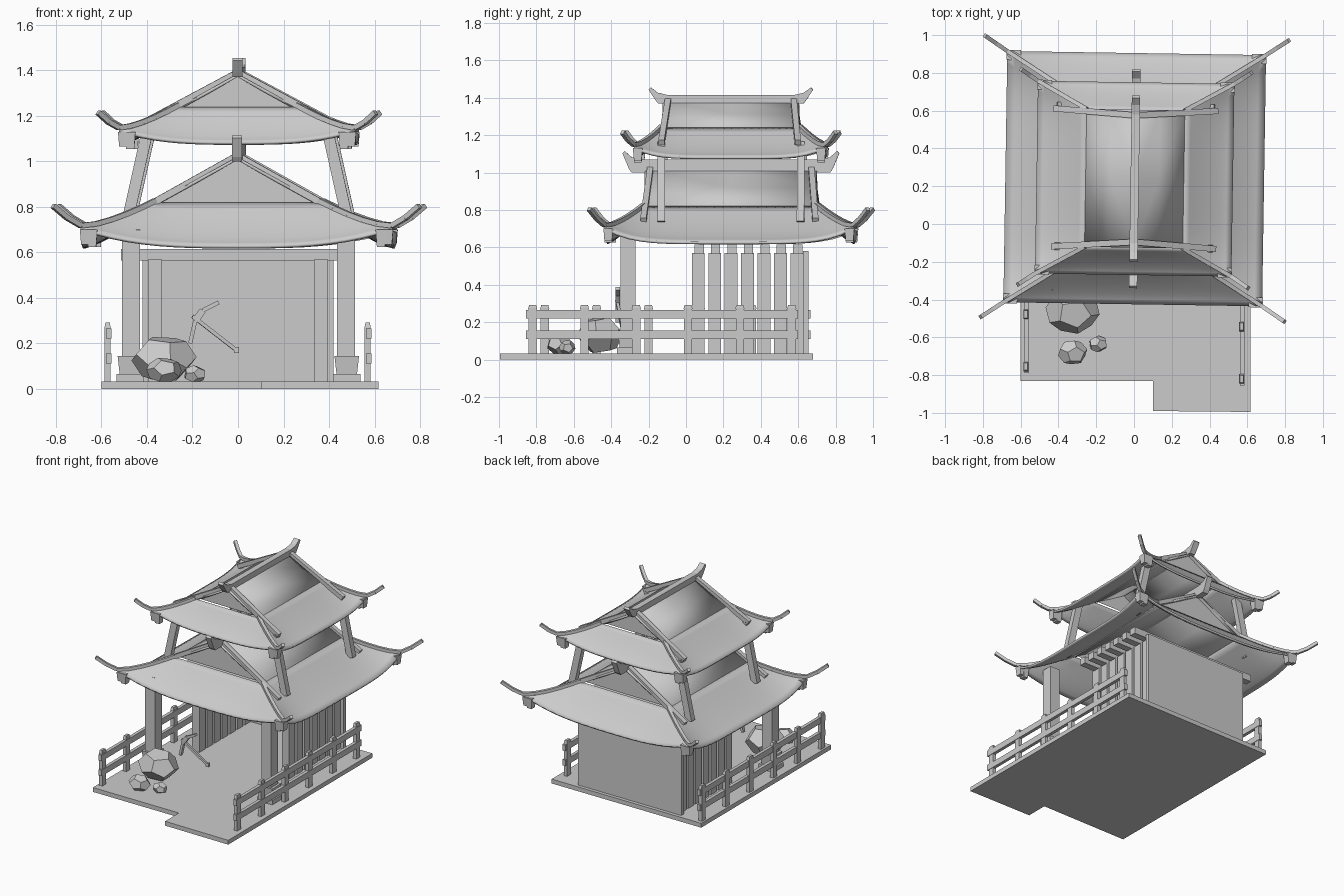
import bpy, bmesh, math
from mathutils import Vector, Matrix

cube = bpy.data.objects.get("Cube")
if cube:
    bpy.data.objects.remove(cube, do_unlink=True)

grey = bpy.data.materials.new("plain grey")
grey.use_nodes = True
COLOR = (0.6, 0.6, 0.6, 1)
grey.diffuse_color = COLOR
grey.node_tree.nodes["Principled BSDF"].inputs["Base Color"].default_value = COLOR

CY = 0.24                                   # middle of the building in depth
TURN = Matrix.Rotation(math.radians(-0.9), 4, 'Z')


def finish(name, bm, smooth=False, turn=False):
    bmesh.ops.recalc_face_normals(bm, faces=bm.faces)
    me = bpy.data.meshes.new(name)
    bm.to_mesh(me)
    bm.free()
    if turn:
        me.transform(TURN)
    me.materials.append(grey)
    ob = bpy.data.objects.new(name, me)
    bpy.context.collection.objects.link(ob)
    if smooth:
        for p in me.polygons:
            p.use_smooth = True
    return ob


def add_box(bm, x0, x1, y0, y1, z0, z1, taper=1.0):
    r = bmesh.ops.create_cube(bm, size=1)
    for v in r["verts"]:
        k = taper if v.co.z > 0 else 1
        v.co = ((x0 + x1) / 2 + v.co.x * k * (x1 - x0),
                (y0 + y1) / 2 + v.co.y * k * (y1 - y0),
                (z0 + z1) / 2 + v.co.z * (z1 - z0))


def add_beam(bm, p, q, w, h):
    """Square beam between two points."""
    p, q = Vector(p), Vector(q)
    d = (q - p).normalized()
    side = d.cross(Vector((0, 0, 1))).normalized()
    up = side.cross(d)
    rot = Matrix((side, d, up)).transposed()
    r = bmesh.ops.create_cube(bm, size=1)
    for v in r["verts"]:
        v.co = (p + q) / 2 + rot @ Vector((v.co.x * w, v.co.y * (q - p).length, v.co.z * h))


def add_prism(bm, pts, axis, lo, hi):
    """Extrude a 2D outline along x (axis 0) or z (axis 2)."""
    put = (lambda a, b, c: (c, a, b)) if axis == 0 else (lambda a, b, c: (a, b, c))
    f = bm.faces.new([bm.verts.new(put(a, b, lo)) for a, b in pts])
    r = bmesh.ops.extrude_face_region(bm, geom=[f])
    for v in r["geom"]:
        if isinstance(v, bmesh.types.BMVert):
            v.co[axis] = hi


def grid(bm, fn, nu, nv):
    rows = [[bm.verts.new(fn(i / nu, j / nv * 2 - 1)) for j in range(nv + 1)] for i in range(nu + 1)]
    for a, b in zip(rows, rows[1:]):
        for j in range(nv):
            bm.faces.new((a[j], a[j + 1], b[j + 1], b[j]))


def roof(name, lx, ly, a, g, zr, zb, ze, lift, tip, board_end):
    """Hip-and-gable roof with curved eaves, ridge, boards and raised hips."""
    def drop(u):
        return zb + (ze - zb) * (1 - (1 - u) ** 1.3)

    def px(u):
        return a + (lx - a) * u

    def py(u):
        return g + (ly - g) * u

    # Curved skirts and straight upper slopes
    bm = bmesh.new()
    for k in (-1, 1):
        grid(bm, lambda u, s: (k * px(u), CY + s * py(u), drop(u) + lift * u * abs(s) ** 5), 8, 20)
        grid(bm, lambda u, s: (s * px(u), CY + k * py(u), drop(u) + lift * u * abs(s) ** 3), 8, 20)
        grid(bm, lambda u, s: (k * a * u, CY + s * g, zr + (zb - zr) * u), 2, 2)
    bmesh.ops.remove_doubles(bm, verts=bm.verts, dist=0.0005)
    ob = finish(name + "_shell", bm, turn=True)
    for p in ob.data.polygons:
        p.use_smooth = True
    mod = ob.modifiers.new("thickness", 'SOLIDIFY')
    mod.thickness = 0.014
    mod.offset = -1
    ob.data.set_sharp_from_angle(angle=math.radians(25))

    # Gable ends with a recessed triangle
    bm = bmesh.new()
    for k in (-1, 1):
        f = bm.faces.new([bm.verts.new((x, CY + k * (g - 0.005), z))
                          for x, z in ((-a, zb), (a, zb), (0, zr))])
        f.normal_update()
        if f.normal.y * k < 0:
            f.normal_flip()
        bmesh.ops.inset_region(bm, faces=[f], thickness=0.035, depth=0)
        bmesh.ops.inset_region(bm, faces=[f], thickness=0.002, depth=-0.012)
    finish(name + "_gables", bm, turn=True)

    # Boards running down the gable edges
    bm = bmesh.new()
    bx, bz = board_end
    for k in (-1, 1):
        for s in (-1, 1):
            add_beam(bm, (0, CY + k * (g - 0.03), zr + 0.005), (s * bx, CY + k * g, bz), 0.032, 0.03)
    finish(name + "_gable_boards", bm, turn=True)

    # Hip ridges sweeping past the corners, with end blocks below
    bm = bmesh.new()
    for sx in (-1, 1):
        for sy in (-1, 1):
            path = [(px(u), py(u), drop(u) + lift * u + 0.008) for u in (0, .2, .4, .6, .8, 1)]
            mid = [(p + q) / 2 for p, q in zip(path[-1], tip)]
            mid[2] -= 0.008
            path += [mid, tip]
            pts = [(sx * x, CY + sy * y, z) for x, y, z in path]
            for p, q in zip(pts, pts[1:]):
                add_beam(bm, p, q, 0.022, 0.022)
            zc = ze + lift
            for d, low in ((0.02, 0.075), (0.05, 0.085)):
                x, y = sx * (lx - d), CY + sy * (ly - 0.02)
                add_box(bm, x - 0.018, x + 0.018, y - 0.02, y + 0.02, zc - low, zc - 0.01, 1.3)
    finish(name + "_hip_ridges", bm, turn=True)


def ridge(name, half, z0, z1, peak):
    """Ridge beam with upturned ends."""
    right = [(half - 0.05, z0), (half - 0.035, z0 + 0.02), (half, peak - 0.012), (half - 0.012, peak),
             (half - 0.05, z1 + 0.012), (half - 0.1, z1)]
    pts = [(CY + y, z) for y, z in right] + [(CY - y, z) for y, z in reversed(right)]
    bm = bmesh.new()
    add_prism(bm, pts, 0, -0.022, 0.022)
    finish(name, bm, turn=True)


# Roofs
roof("lower_roof", 0.685, 0.665, 0.36, 0.46, 1.02, 0.82, 0.63, 0.08, (0.805, 0.745, 0.805), (0.5, 0.745))
ridge("lower_ridge", 0.58, 1.0, 1.07, 1.115)
roof("upper_roof", 0.52, 0.51, 0.26, 0.365, 1.385, 1.24, 1.085, 0.055, (0.61, 0.57, 1.215), (0.43, 1.16))
ridge("upper_ridge", 0.44, 1.37, 1.415, 1.455)

# Leaning posts between the two roofs
bm = bmesh.new()
for s in (-1, 1):
    for y in (-0.125, 0.62):
        add_beam(bm, (s * 0.485, y, 0.735), (s * 0.39, y, 1.16), 0.04, 0.05)
finish("upper_posts", bm, turn=True)

# Ground slab with a step in its front edge
bm = bmesh.new()
add_prism(bm, [(-0.6, -0.83), (0.1, -0.83), (0.1, -0.99), (0.617, -0.995), (0.617, 0.68), (-0.6, 0.68)], 2, 0, 0.032)
finish("ground_slab", bm)

# Front pillars on stepped stones, joined by a beam
bm = bmesh.new()
for x in (-0.47, 0.475):
    add_box(bm, x - 0.04, x + 0.04, -0.35, -0.27, 0.03, 0.7)
finish("front_pillars", bm)
bm = bmesh.new()
for x in (-0.475, 0.478):
    add_box(bm, x - 0.06, x + 0.06, -0.37, -0.25, 0.03, 0.065)
    add_box(bm, x - 0.045, x + 0.045, -0.355, -0.265, 0.065, 0.145, 1.2)
finish("pillar_stones", bm)

# Back wall and side slats with rafters above
bm = bmesh.new()
add_box(bm, -0.42, 0.42, 0.625, 0.655, 0.03, 0.58)
finish("back_wall", bm)
bm = bmesh.new()
for i in range(7):
    y = 0.065 + i * 0.088
    for s in (-1, 1):
        add_box(bm, s * 0.365 - 0.03, s * 0.365 + 0.03, y - 0.034, y + 0.034, 0.03, 0.57)
finish("side_slats", bm)
bm = bmesh.new()
for i in range(7):
    y = 0.07 + i * 0.088
    add_box(bm, -0.515, 0.515, y - 0.025, y + 0.025, 0.565, 0.615)
finish("rafters", bm)

# Fences along both sides
for name, x, y0 in (("right_fence", -0.573, -0.755), ("left_fence", 0.57, -0.82)):
    bm = bmesh.new()
    for i in range(6):
        y = y0 + i * 0.277
        add_box(bm, x - 0.013, x + 0.013, y - 0.022, y + 0.022, 0.03, 0.275)
        add_box(bm, x - 0.013, x + 0.013, y - 0.025, y + 0.025, 0.27, 0.292, 0.75)
    for z in (0.133, 0.243):
        add_box(bm, x - 0.008, x + 0.016, y0 - 0.035, y0 + 1.42, z - 0.022, z + 0.022)
    finish(name, bm)


def rock(name, x, y, r, height, angle):
    """Twelve-sided stone: the hull of an icosphere's face centres."""
    ico = bmesh.new()
    bmesh.ops.create_icosphere(ico, subdivisions=1, radius=1)
    centres = [f.calc_center_median().normalized() for f in ico.faces]
    ico.free()
    turn = Matrix.Rotation(angle, 3, 'Z') @ Matrix.Rotation(angle * 0.4, 3, 'X')
    bm = bmesh.new()
    for c in centres:
        c = turn @ c
        bm.verts.new((x + c.x * r, y + c.y * r * 0.85, 0.025 + height * (0.5 + c.z * 0.5)))
    bmesh.ops.convex_hull(bm, input=bm.verts)
    bmesh.ops.dissolve_limit(bm, angle_limit=0.05, verts=bm.verts, edges=bm.edges)
    finish(name, bm)


rock("large_rock", -0.325, -0.46, 0.145, 0.215, 0.5)
rock("medium_rock", -0.325, -0.68, 0.08, 0.115, 0.9)
rock("small_rock", -0.19, -0.635, 0.052, 0.08, 1.4)

# Pickaxe leaning on the large rock
bm = bmesh.new()
add_beam(bm, (-0.2, -0.37, 0.32), (0.0, -0.34, 0.165), 0.016, 0.016)
add_box(bm, -0.018, 0.004, -0.35, -0.33, 0.158, 0.185)
head = [(-0.085, 0.38), (-0.155, 0.345), (-0.188, 0.3), (-0.21, 0.2)]
for i, (p, q) in enumerate(zip(head, head[1:])):
    add_beam(bm, (p[0], -0.365, p[1]), (q[0], -0.365, q[1]), 0.024, 0.03 if i == 1 else 0.018)
finish("pickaxe", bm)
